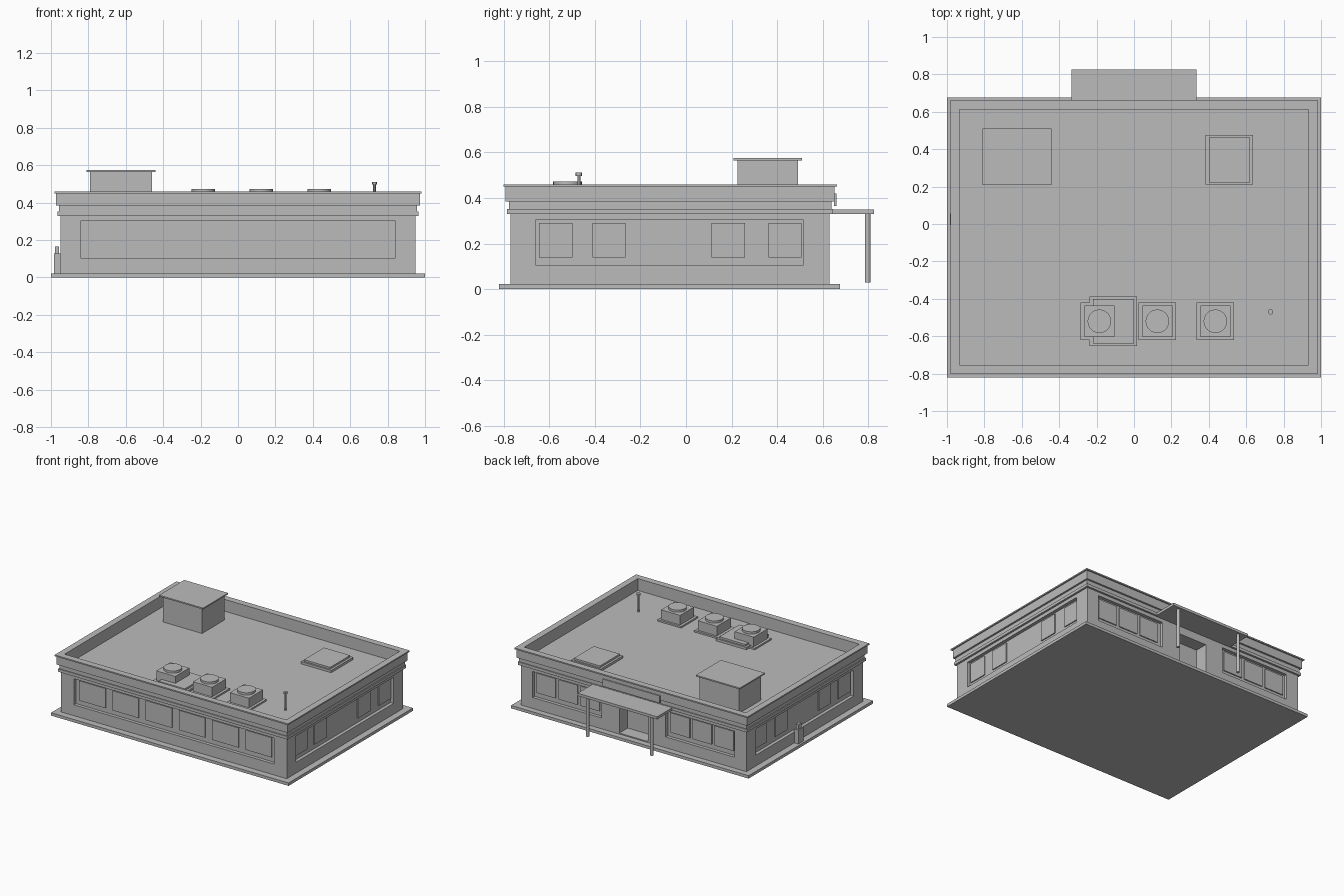
import bpy, bmesh
from mathutils import Matrix

old = bpy.data.objects.get("Cube")
if old:
    bpy.data.objects.remove(old, do_unlink=True)

grey = bpy.data.materials.new("plain_grey")
grey.use_nodes = True
GREY = (0.5, 0.5, 0.5, 1)
grey.diffuse_color = GREY
grey.node_tree.nodes["Principled BSDF"].inputs["Base Color"].default_value = GREY

MID_Y, HALF_X, HALF_Y = -0.07, 0.95, 0.70
FRONT, BACK = MID_Y - HALF_Y, MID_Y + HALF_Y
ROOF = 0.37
DEPTH = 0.025


def finish(name, bm):
    bmesh.ops.recalc_face_normals(bm, faces=bm.faces)
    mesh = bpy.data.meshes.new(name)
    bm.to_mesh(mesh)
    bm.free()
    mesh.materials.append(grey)
    obj = bpy.data.objects.new(name, mesh)
    bpy.context.collection.objects.link(obj)
    return obj


def add_box(bm, xs, ys, zs):
    size = [b - a for a, b in (xs, ys, zs)]
    mid = [(a + b) / 2 for a, b in (xs, ys, zs)]
    bmesh.ops.create_cube(bm, size=1, matrix=Matrix.Translation(mid) @ Matrix.Diagonal((*size, 1)))


def boxes(name, *specs):
    bm = bmesh.new()
    for spec in specs:
        add_box(bm, *spec)
    return finish(name, bm)


def centred(x, y, w, d, z0, z1):
    return (x - w / 2, x + w / 2), (y - d / 2, y + d / 2), (z0, z1)


def cylinder(name, x, y, r, z0, z1, sides=24):
    bm = bmesh.new()
    bmesh.ops.create_cone(bm, cap_ends=True, segments=sides, radius1=r, radius2=r, depth=z1 - z0,
                          matrix=Matrix.Translation((x, y, (z0 + z1) / 2)))
    obj = finish(name, bm)
    bpy.context.view_layer.objects.active = obj
    obj.select_set(True)
    bpy.ops.object.shade_smooth_by_angle()
    obj.select_set(False)


def rect_sweep(name, profile):
    """Sweep a closed (offset, height) profile around the building."""
    bm = bmesh.new()
    rings = []
    for off, z in profile:
        hx, hy = HALF_X + off, HALF_Y + off
        rings.append([bm.verts.new((sx * hx, MID_Y + sy * hy, z))
                      for sx, sy in ((-1, -1), (1, -1), (1, 1), (-1, 1))])
    for i, ring in enumerate(rings):
        nxt = rings[(i + 1) % len(rings)]
        for j in range(4):
            k = (j + 1) % 4
            bm.faces.new((ring[j], ring[k], nxt[k], nxt[j]))
    return finish(name, bm)


# Ground slab and walls with recessed window bays and doorway
boxes("ground_slab", ((-1, 1), (-0.82, 0.675), (0, 0.022)))
walls = boxes("walls", ((-HALF_X, HALF_X), (FRONT, BACK), (0.022, ROOF)))
BAY = (0.105, 0.303)
side_y = (-0.66, 0.515)
cutter = boxes(
    "bay_cutter",
    ((-0.843, 0.843), (FRONT - 0.1, FRONT + DEPTH), BAY),
    ((HALF_X - DEPTH, HALF_X + 0.1), side_y, BAY),
    ((-HALF_X - 0.1, -HALF_X + DEPTH), side_y, BAY),
    ((-0.85, -0.27), (BACK - DEPTH, BACK + 0.1), BAY),
    ((0.27, 0.85), (BACK - DEPTH, BACK + 0.1), BAY),
    ((-0.12, 0.12), (BACK - 0.1, BACK + 0.1), (0.03, 0.27)))
cutter.hide_render = True
mod = walls.modifiers.new("bays", "BOOLEAN")
mod.object = cutter
mod.solver = "EXACT"
bpy.context.view_layer.objects.active = walls
bpy.ops.object.modifier_apply(modifier="bays")
bpy.data.objects.remove(cutter, do_unlink=True)

# Window panes, standing slightly proud of the bay backs
PANE = (0.14, 0.29)
PROUD = 0.008
front_y = FRONT + DEPTH
back_y = BACK - DEPTH
side_x = HALF_X - DEPTH
boxes("front_windows", *[((x - 0.11, x + 0.11), (front_y - PROUD, front_y), PANE)
                         for x in (-0.7, -0.42, -0.14, 0.14, 0.42, 0.7)])
boxes("back_windows", *[((s * x - 0.08, s * x + 0.08), (back_y, back_y + PROUD), PANE)
                        for s in (-1, 1) for x in (0.38, 0.565, 0.75)])
for name, xs in (("left_windows", (side_x, side_x + PROUD)),
                 ("right_windows", (-side_x - PROUD, -side_x))):
    boxes(name, *[(xs, (y - 0.073, y + 0.073), PANE) for y in (-0.572, -0.338, 0.185, 0.435)])

# Stepped cornice and parapet
rect_sweep("cornice_parapet", [
    (-0.005, 0.33), (0.015, 0.33), (0.015, 0.352), (0.008, 0.352), (0.008, 0.385),
    (0.022, 0.385), (0.022, 0.45), (0.032, 0.45), (0.032, 0.46),
    (-0.017, 0.46), (-0.017, 0.36), (-0.005, 0.36)])

# Roof access room with overhanging lid
boxes("roof_room", ((-0.79, -0.46), (0.225, 0.492), (ROOF, 0.565)))
boxes("roof_room_lid", ((-0.81, -0.44), (0.208, 0.51), (0.565, 0.575)))

# Roof hatches
for i, (x, y) in enumerate(((0.51, 0.343), (-0.11, -0.52))):
    boxes(f"roof_hatch_{i + 1}", centred(x, y, 0.254, 0.264, ROOF, 0.388),
          centred(x, y, 0.22, 0.24, 0.388, 0.402))

# Air units
for i, x in enumerate((-0.185, 0.125, 0.435)):
    boxes(f"air_unit_{i + 1}", centred(x, -0.52, 0.2, 0.2, ROOF, 0.382),
          centred(x, -0.52, 0.16, 0.168, 0.382, 0.455))
    cylinder(f"air_unit_fan_{i + 1}", x, -0.52, 0.063, 0.455, 0.472)

# Vent pipe
cylinder("vent_pipe", 0.73, -0.47, 0.007, ROOF, 0.5, 12)
cylinder("vent_cap", 0.73, -0.47, 0.014, 0.497, 0.511, 12)

# Back canopy, posts and sign board
boxes("canopy", ((-0.335, 0.335), (0.63, 0.825), (0.33, 0.35)))
for side, x in (("left", 0.27), ("right", -0.27)):
    cylinder(f"{side}_canopy_post", x, 0.797, 0.012, 0.03, 0.33, 12)
boxes("sign_board", ((-0.24, 0.24), (0.65, 0.66), (0.365, 0.42)))

# Utility meter on the right wall
boxes("utility_meter", centred(-0.967, 0.025, 0.036, 0.06, 0.022, 0.128),
      centred(-0.967, 0.025, 0.022, 0.035, 0.128, 0.165))
